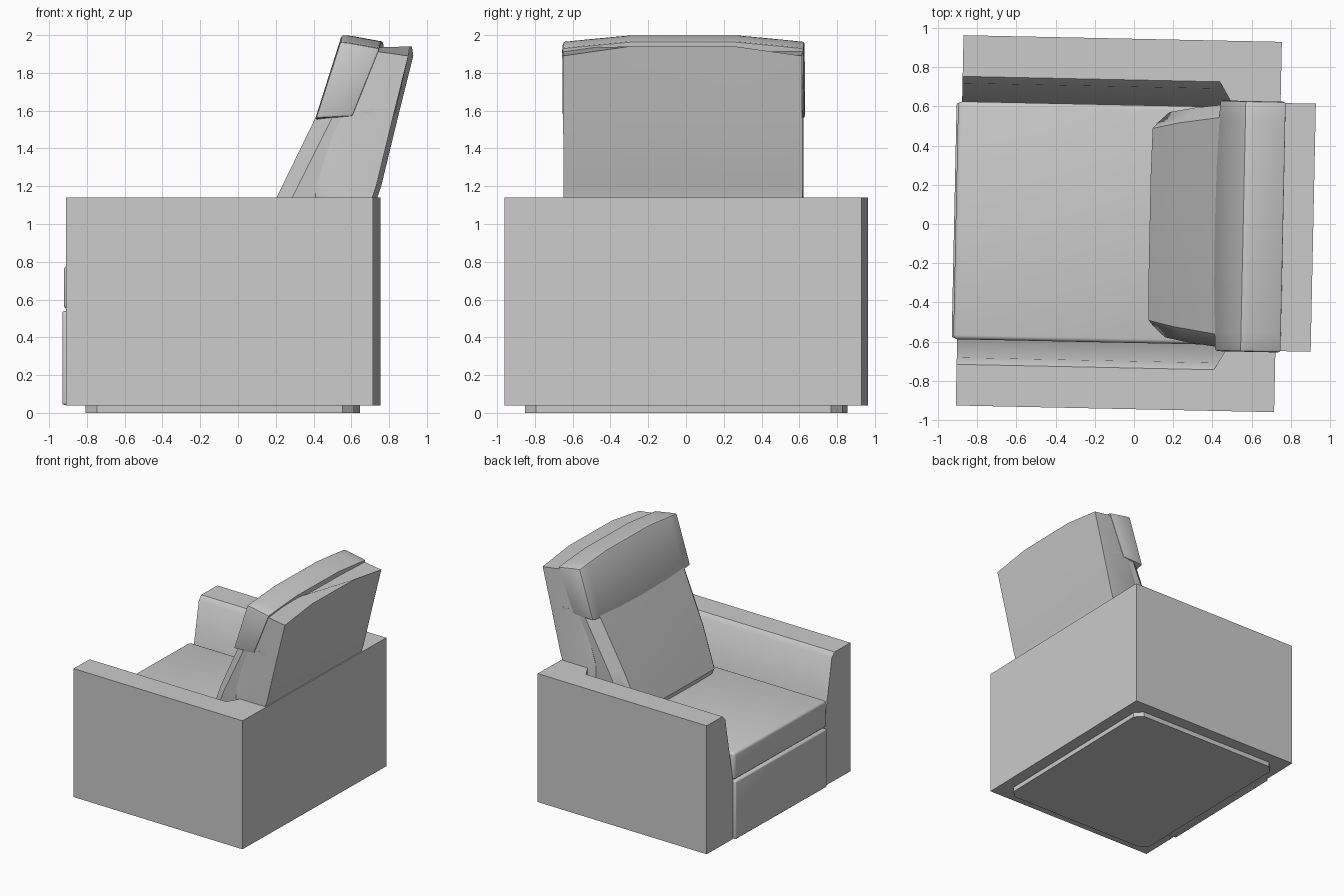
import bpy, bmesh, math
from mathutils import Matrix

if "Cube" in bpy.data.objects:
    bpy.data.objects.remove(bpy.data.objects["Cube"])

TURN = Matrix.Rotation(math.radians(-1.2), 3, 'Z')   # chair stands slightly turned


def loft(name, rings, bevel=0.0, segments=3):
    """Skin a list of equal-length point rings, cap the ends, round the sharp edges."""
    bm = bmesh.new()
    loops = [[bm.verts.new(p) for p in ring] for ring in rings]
    n = len(loops[0])
    for a, b in zip(loops, loops[1:]):
        for i in range(n):
            j = (i + 1) % n
            bm.faces.new((a[i], a[j], b[j], b[i]))
    bm.faces.new(loops[0][::-1])
    bm.faces.new(loops[-1])
    bmesh.ops.recalc_face_normals(bm, faces=bm.faces)
    if bevel:
        edges = [e for e in bm.edges if e.calc_face_angle(0) > math.radians(32)]
        bmesh.ops.bevel(bm, geom=edges, offset=bevel, segments=segments,
                        profile=0.5, affect='EDGES', clamp_overlap=True)
    bmesh.ops.transform(bm, matrix=TURN, verts=bm.verts)
    mesh = bpy.data.meshes.new(name)
    bm.to_mesh(mesh)
    bm.free()
    ob = bpy.data.objects.new(name, mesh)
    bpy.context.collection.objects.link(ob)
    bpy.ops.object.select_all(action='DESELECT')
    ob.select_set(True)
    bpy.context.view_layer.objects.active = ob
    bpy.ops.object.shade_smooth_by_angle(angle=math.radians(35))
    return ob


def box(name, x0, x1, y, z0, z1, bevel=0.0):
    return loft(name, [[(x0, -y, z), (x1, -y, z), (x1, y, z), (x0, y, z)]
                       for z in (z0, z1)], bevel)


# Arms: flat top, inner side flaring down to the seat
arm = [(0.945, 0.04), (0.945, 1.14), (0.735, 1.14), (0.70, 1.10), (0.60, 0.55), (0.60, 0.04)]
for side, label in ((1, "left"), (-1, "right")):
    loft("arm_" + label, [[(x, side * y, z) for y, z in arm] for x in (-0.89, 0.735)])

# Frame between the arms, with shelf corners beside the backrest
plan = [(0.735, 0.74), (0.42, 0.74), (0.49, 0.62)]
plan += [(x, -y) for x, y in reversed(plan)]
loft("back_frame", [[(x, y, z) for x, y in plan] for z in (0.04, 1.14)])
box("seat_frame", -0.87, 0.60, 0.61, 0.042, 0.53)

# Plinth
corner = 0.06
base = [(-0.79 + corner, -0.84), (0.63 - corner, -0.84), (0.63, -0.84 + corner), (0.63, 0.84 - corner),
        (0.63 - corner, 0.84), (-0.79 + corner, 0.84), (-0.79, 0.84 - corner), (-0.79, -0.84 + corner)]
loft("plinth", [[(x, y, z) for x, y in base] for z in (0.0, 0.05)])

# Front panel and seat cushion
box("front_panel", -0.918, -0.80, 0.60, 0.042, 0.54, 0.012)
box("seat_cushion", -0.91, 0.50, 0.607, 0.55, 0.78, 0.022)

# Backrest shell: z, front x, front half width, side x, back x
levels = [(0.74, 0.40, 0.54, 0.46, 0.69), (1.14, 0.42, 0.60, 0.46, 0.725),
          (1.20, 0.43, 0.61, 0.48, 0.745), (1.57, 0.53, 0.62, 0.58, 0.835),
          (1.89, 0.62, 0.63, 0.67, 0.915)]
rings = []
for z, xf, w, xs, xb in levels:
    half = [(xf, w), (xs, 0.633), (xb, 0.633), (xb, 0.28)]
    rings.append([(x, y, z) for x, y in half] + [(x, -y, z) for x, y in reversed(half)])
# arched top, sloping down to the rear edge
rings.append([(x, y, z + (0.05 if abs(y) < 0.3 else 0.0) + 0.14 * (0.915 - x))
              for x, y, z in rings.pop()])
loft("backrest_shell", rings)

# Back cushion: z, front x, front half width, side x, side half width
levels = [(0.77, 0.10, 0.50, 0.17, 0.56), (0.82, 0.085, 0.52, 0.17, 0.575),
          (1.14, 0.215, 0.55, 0.30, 0.60), (1.60, 0.44, 0.585, 0.53, 0.63)]
rings = []
for z, xf, w, xs, ws in levels:
    half = [(xf - 0.005, 0.25), (xf, w - 0.03), (xf + 0.025, w), (xs, ws), (xs + 0.2, ws + 0.005)]
    rings.append([(x, y, z) for x, y in half] + [(x, -y, z) for x, y in reversed(half)])
loft("back_cushion", rings)

# Head pillow: side profile swept across the chair with a crowned middle
profile = [(0.425, 1.56), (0.555, 1.965), (0.60, 1.96), (0.765, 1.93), (0.62, 1.57)]
stations = [(-0.64, 0.0, 0.0), (-0.54, 0.3, 0.3), (-0.28, 1.0, 0.9), (0, 1.0, 1.0),
            (0.28, 1.0, 0.9), (0.54, 0.3, 0.3), (0.64, 0.0, 0.0)]
rings = []
for y, crown, belly in stations:
    rings.append([(x - (0.02 * belly if x < 0.5 else 0), y,
                   z + 0.035 * crown if z > 1.8 else z - 0.03 * belly)
                  for x, z in profile])
loft("head_pillow", rings, 0.012, 2)
